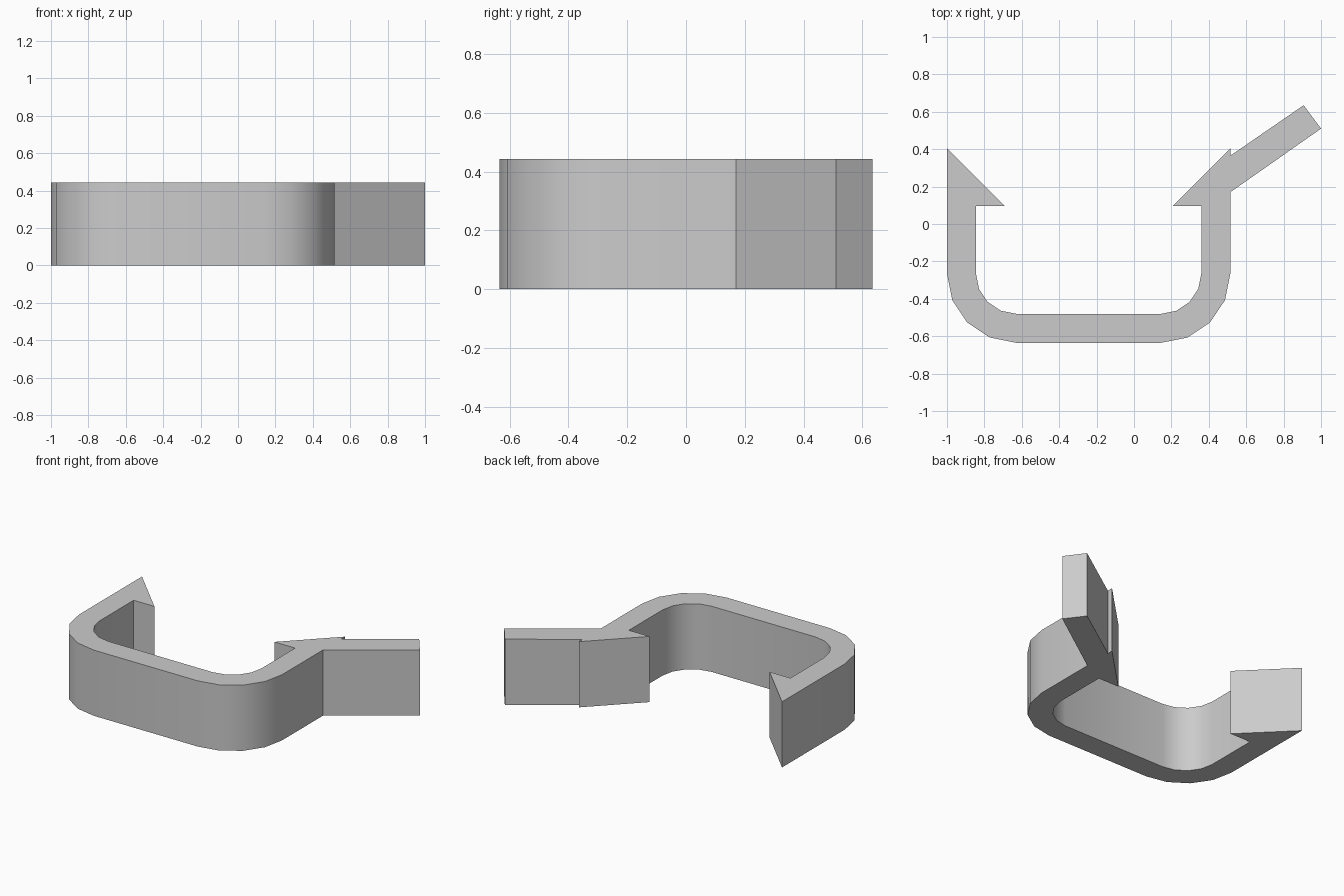
import bpy, bmesh
from math import sin, cos, pi, radians

if "Cube" in bpy.data.objects:
    bpy.data.objects.remove(bpy.data.objects["Cube"], do_unlink=True)

HEIGHT = 0.443
LEFT_X, RIGHT_X, BEND_Y = -0.63, 0.145, -0.265   # bend centres
OUTER, INNER = 0.37, 0.215                       # bend radii
TIP_Y, BARB_Y, BARB = 0.405, 0.095, 0.31
STEPS = 4


def arc(cx, radius, start, end):
    """Points of a corner bend, angles in quarter turns."""
    angles = [(start + (end - start) * i / STEPS) * pi / 2 for i in range(STEPS + 1)]
    return [(cx + radius * cos(a), BEND_Y + radius * sin(a)) for a in angles]


wall_left, wall_right = LEFT_X - OUTER, RIGHT_X + OUTER

# Outside of the clip band, left to right
profile = arc(LEFT_X, OUTER, 2, 3) + arc(RIGHT_X, OUTER, 3, 4)
# Slanted release tab
profile += [(wall_right, 0.17), (1.0, 0.51), (0.907, 0.635), (wall_right, 0.365)]
# Barb on the tab side
profile += [(wall_right, TIP_Y), (wall_right - BARB, BARB_Y), (RIGHT_X + INNER, BARB_Y)]
# Inside of the clip band, right to left
profile += arc(RIGHT_X, INNER, 4, 3) + arc(LEFT_X, INNER, 3, 2)
# Barb on the plain side
profile += [(LEFT_X - INNER, BARB_Y), (wall_left + BARB, BARB_Y), (wall_left, TIP_Y)]

# Extrude the profile upward
bm = bmesh.new()
base = bm.faces.new([bm.verts.new((x, y, 0)) for x, y in profile])
extruded = bmesh.ops.extrude_face_region(bm, geom=[base], use_keep_orig=True)
top = [g for g in extruded["geom"] if isinstance(g, bmesh.types.BMVert)]
bmesh.ops.translate(bm, verts=top, vec=(0, 0, HEIGHT))
bmesh.ops.recalc_face_normals(bm, faces=bm.faces)
mesh = bpy.data.meshes.new("clip_body")
bm.to_mesh(mesh)
bm.free()

# Plain grey plastic
grey = bpy.data.materials.new("light_grey")
grey.use_nodes = True
colour = (0.6, 0.6, 0.6, 1)
grey.diffuse_color = colour
grey.node_tree.nodes["Principled BSDF"].inputs["Base Color"].default_value = colour
mesh.materials.append(grey)

clip = bpy.data.objects.new("clip_body", mesh)
bpy.context.collection.objects.link(clip)
bpy.ops.object.select_all(action='DESELECT')
clip.select_set(True)
bpy.context.view_layer.objects.active = clip
bpy.ops.object.shade_smooth_by_angle(angle=radians(30))
